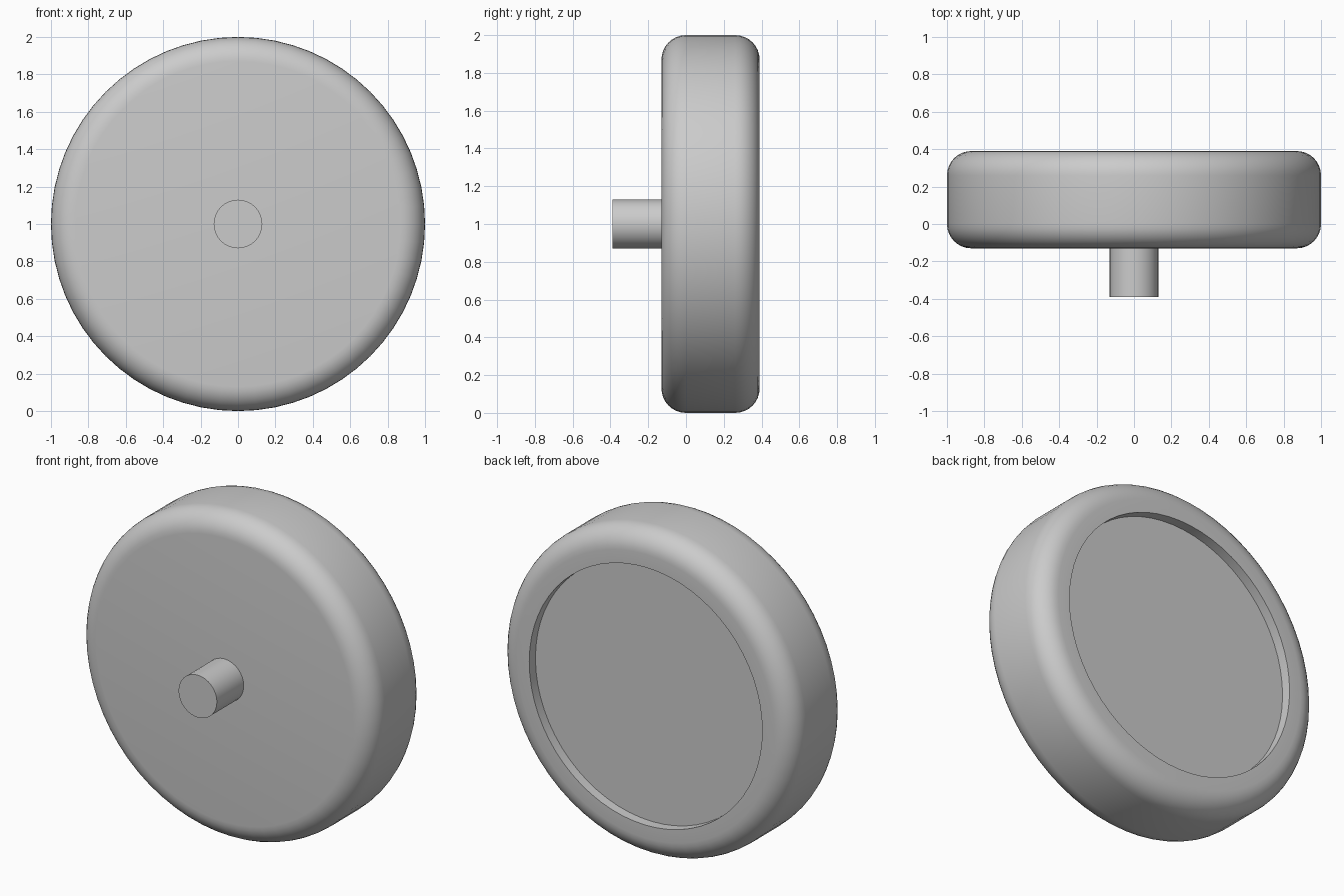
import bpy, bmesh, math
from mathutils import Matrix

if "Cube" in bpy.data.objects:
    bpy.data.objects.remove(bpy.data.objects["Cube"], do_unlink=True)

grey = bpy.data.materials.new("light_grey")
grey.use_nodes = True
grey.diffuse_color = (0.6, 0.6, 0.6, 1)
grey.node_tree.nodes["Principled BSDF"].inputs["Base Color"].default_value = grey.diffuse_color


def lathe(name, profile, steps):
    """Spin (radius, y) points about the y axis at hub height."""
    bm = bmesh.new()
    verts = [bm.verts.new((r, y, 0)) for r, y in profile]
    edges = [bm.edges.new(pair) for pair in zip(verts, verts[1:])]
    bmesh.ops.spin(bm, geom=verts + edges, cent=(0, 0, 0), axis=(0, 1, 0),
                   angle=math.tau, steps=steps, use_duplicate=False)
    bmesh.ops.remove_doubles(bm, verts=bm.verts, dist=1e-4)
    bmesh.ops.recalc_face_normals(bm, faces=bm.faces)
    bm.transform(Matrix.Translation((0, 0, 1)))
    mesh = bpy.data.meshes.new(name)
    bm.to_mesh(mesh)
    bm.free()
    mesh.materials.append(grey)
    obj = bpy.data.objects.new(name, mesh)
    bpy.context.collection.objects.link(obj)
    bpy.ops.object.select_all(action='DESELECT')
    obj.select_set(True)
    bpy.context.view_layer.objects.active = obj
    bpy.ops.object.shade_smooth_by_angle(angle=math.radians(30))
    return obj


FRONT, BACK, ROUND = -0.13, 0.39, 0.13
RECESS_RADIUS, RECESS_DEPTH = 0.79, 0.06


def corner(y, start):
    """Quarter-round shoulder of the rim."""
    angles = [math.radians(start + 90 * i / 8) for i in range(9)]
    return [(1 - ROUND + ROUND * math.cos(a), y + ROUND * math.sin(a)) for a in angles]


# Wheel: flat front, rounded rim, shallow round recess in the back
lathe("wheel", [(0, FRONT)] + corner(FRONT + ROUND, -90) + corner(BACK - ROUND, 0)
      + [(RECESS_RADIUS, BACK), (RECESS_RADIUS, BACK - RECESS_DEPTH),
         (0, BACK - RECESS_DEPTH)], 64)

# Axle: stub shaft at the front
lathe("axle", [(0, -0.39), (0.13, -0.39), (0.13, FRONT + 0.01), (0, FRONT + 0.01)], 32)
